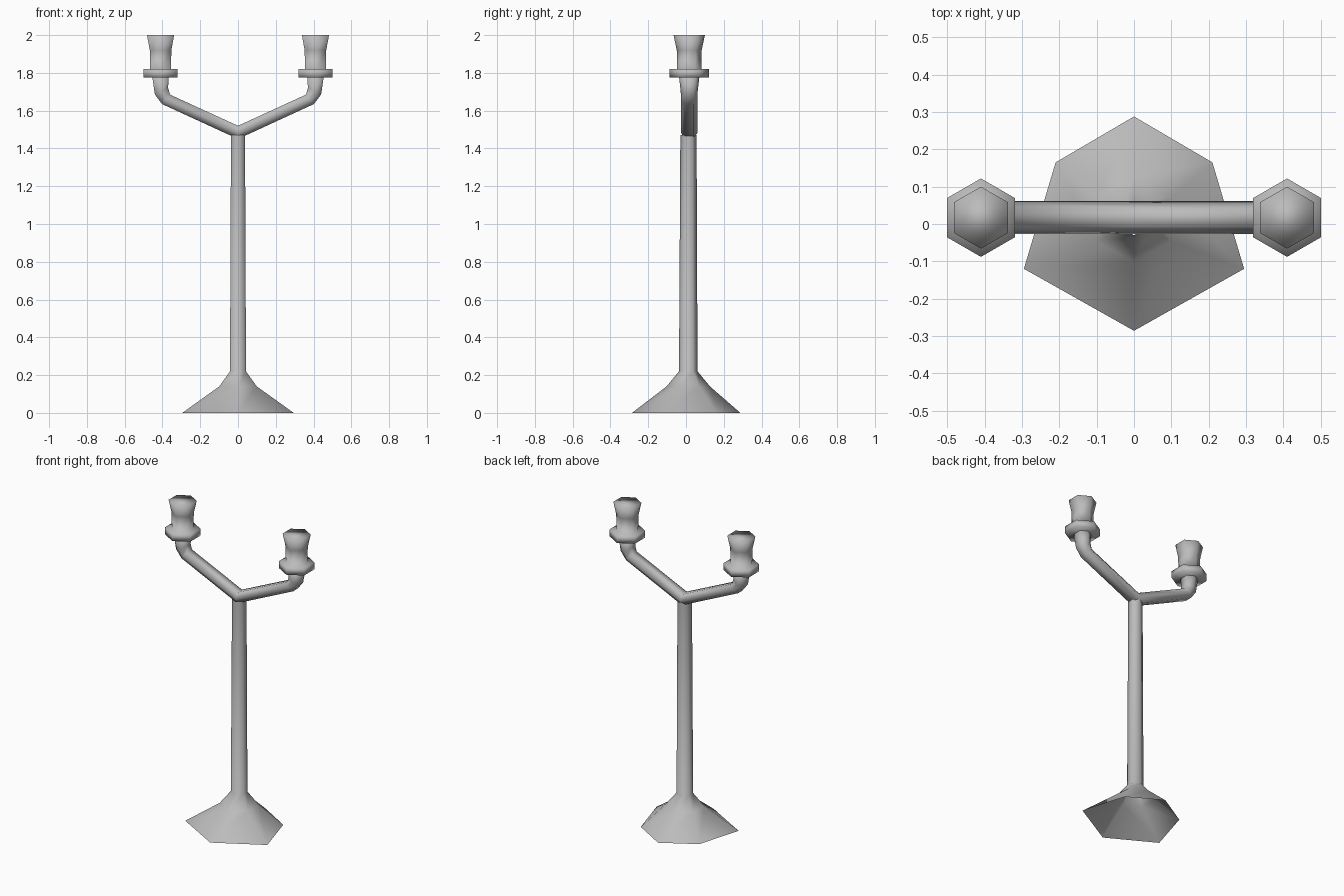
import bpy, bmesh, math

if "Cube" in bpy.data.objects:
    bpy.data.objects.remove(bpy.data.objects["Cube"])

metal = bpy.data.materials.new("grey_metal")
metal.diffuse_color = (0.5, 0.5, 0.5, 1)
metal.use_nodes = True
metal.node_tree.nodes["Principled BSDF"].inputs["Base Color"].default_value = metal.diffuse_color


def hexagon(x, y, z, r):
    """Six points round a vertical axis, first corner towards +y."""
    return [(x + r * math.cos(math.radians(90 + 60 * i)),
             y + r * math.sin(math.radians(90 + 60 * i)), z) for i in range(6)]


def loft(name, rings, cap_start=False, cap_end=False):
    """Skin a list of six-point rings into one smooth object."""
    bm = bmesh.new()
    loops = [[bm.verts.new(p) for p in ring] for ring in rings]
    for a, b in zip(loops, loops[1:]):
        for i in range(6):
            j = (i + 1) % 6
            bm.faces.new((a[i], a[j], b[j], b[i]))
    if cap_start:
        bm.faces.new(loops[0])
    if cap_end:
        bm.faces.new(loops[-1])
    bmesh.ops.recalc_face_normals(bm, faces=bm.faces)
    for f in bm.faces:
        f.smooth = True
    mesh = bpy.data.meshes.new(name)
    bm.to_mesh(mesh)
    bm.free()
    mesh.materials.append(metal)
    obj = bpy.data.objects.new(name, mesh)
    bpy.context.collection.objects.link(obj)
    return obj


# Hollow uneven six-sided foot flowing into the tall stem
foot = [(0, 0.288, 0), (-0.21, 0.165, 0), (-0.295, -0.12, 0),
        (0, -0.286, 0), (0.295, -0.12, 0), (0.21, 0.165, 0)]
loft("base_and_stem", [foot,
                       hexagon(0, 0.012, 0.14, 0.115),
                       hexagon(0, 0.012, 0.22, 0.049),
                       hexagon(0, 0.013, 1.47, 0.043)])

# Forked arms: lower and upper edge points seen from the front, half depth
ARM_Y = 0.017
sections = [((0, 1.45), (0, 1.52), 0.044),
            ((0.402, 1.635), (0.36, 1.685), 0.044),
            ((0.44, 1.685), (0.37, 1.72), 0.045),
            ((0.454, 1.78), (0.367, 1.78), 0.054)]


def arm_ring(low, up, d, side):
    (lx, lz), (ux, uz) = low, up
    mx, mz = side * (lx + ux) / 2, (lz + uz) / 2
    e = d * 0.55
    return [(mx, ARM_Y + d, mz),
            (side * ux, ARM_Y + e, uz), (side * ux, ARM_Y - e, uz),
            (mx, ARM_Y - d, mz),
            (side * lx, ARM_Y - e, lz), (side * lx, ARM_Y + e, lz)]


left = [arm_ring(*s, -1) for s in reversed(sections[1:])]
right = [arm_ring(*s, 1) for s in sections]
loft("forked_arms", left + right, True, True)

# Drip plate and flared cup at each arm end (height, radius)
profile = [(1.775, 0.105), (1.82, 0.105), (1.82, 0.064),
           (1.92, 0.066), (2.0, 0.083)]
for side, label in ((-1, "left"), (1, "right")):
    loft(label + "_candle_cup",
         [hexagon(side * 0.41, ARM_Y, z, r) for z, r in profile], True, True)
